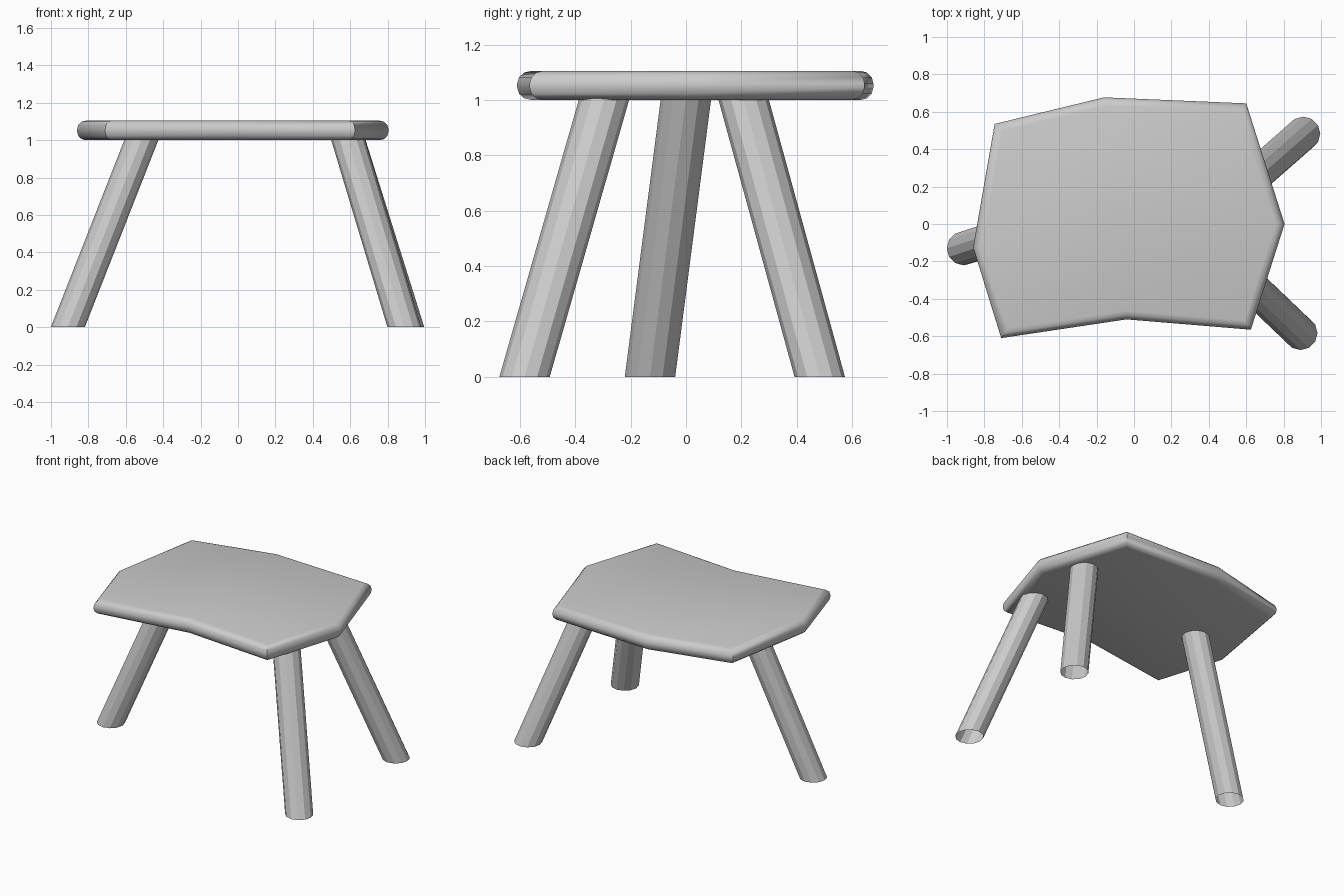
import bpy, bmesh, math

if "Cube" in bpy.data.objects:
    bpy.data.objects.remove(bpy.data.objects["Cube"])


def add_object(name, bm):
    bmesh.ops.recalc_face_normals(bm, faces=bm.faces[:])
    mesh = bpy.data.meshes.new(name)
    bm.to_mesh(mesh)
    bm.free()
    obj = bpy.data.objects.new(name, mesh)
    bpy.context.collection.objects.link(obj)
    return obj


# Seat: irregular slab with rounded upper and lower rims
BOTTOM, TOP = 1.0, 1.105
outline = [(-0.745, 0.535), (-0.86, -0.125), (-0.71, -0.61), (-0.04, -0.51),
           (0.625, -0.565), (0.805, 0.0), (0.60, 0.645), (-0.16, 0.677)]
bm = bmesh.new()
base = bm.faces.new([bm.verts.new((x, y, BOTTOM)) for x, y in outline])
ext = bmesh.ops.extrude_face_region(bm, geom=[base], use_keep_orig=True)
for v in ext["geom"]:
    if isinstance(v, bmesh.types.BMVert):
        v.co.z = TOP
bmesh.ops.recalc_face_normals(bm, faces=bm.faces[:])
rims = [e for e in bm.edges if abs(e.verts[0].co.z - e.verts[1].co.z) < 1e-4]
bmesh.ops.bevel(bm, geom=rims, offset=0.046, offset_type='OFFSET',
                segments=3, profile=0.5, affect='EDGES')
seat = add_object("seat", bm)
bpy.context.view_layer.objects.active = seat
seat.select_set(True)
bpy.ops.object.shade_smooth_by_angle(angle=math.radians(50))


# Legs: slanted open tubes, cut level at the floor and under the seat
def leg(name, foot, head, radius=0.091, sides=12):
    bm = bmesh.new()
    rings = []
    for (cx, cy), z in ((foot, 0.0), (head, BOTTOM + 0.005)):
        rings.append([bm.verts.new((cx + radius * math.cos(math.tau * i / sides),
                                    cy + radius * math.sin(math.tau * i / sides), z))
                      for i in range(sides)])
    for i in range(sides):
        j = (i + 1) % sides
        bm.faces.new((rings[0][i], rings[0][j], rings[1][j], rings[1][i]))
    add_object(name, bm)


leg("left_leg", (-0.91, -0.13), (-0.515, 0.0))
leg("front_right_leg", (0.89, -0.583), (0.588, -0.295))
leg("back_right_leg", (0.905, 0.483), (0.59, 0.207))
